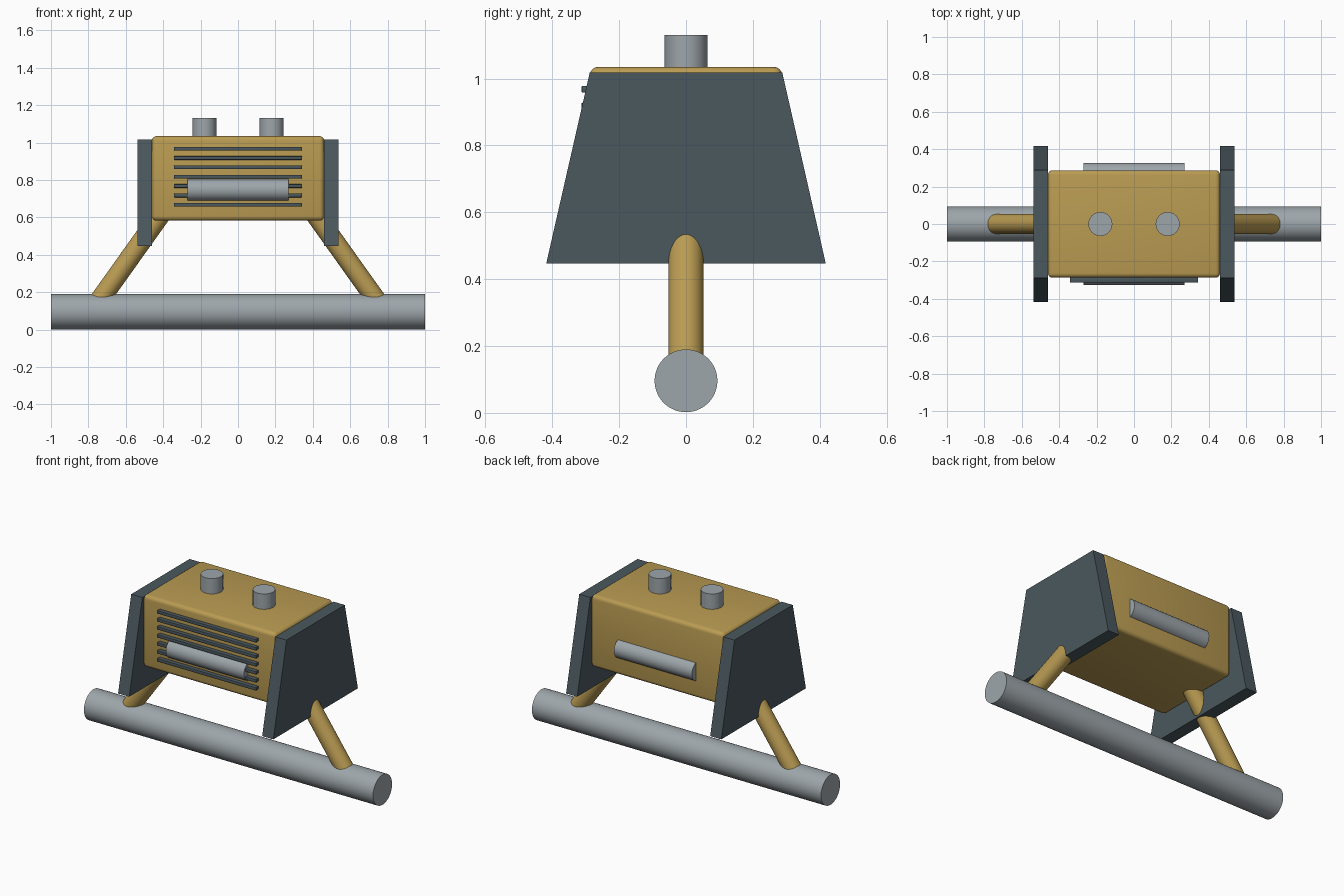
import bpy, bmesh, math
from mathutils import Vector

if "Cube" in bpy.data.objects:
    bpy.data.objects.remove(bpy.data.objects["Cube"])


def material(name, rgb):
    m = bpy.data.materials.new(name)
    m.diffuse_color = (*rgb, 1)
    m.use_nodes = True
    m.node_tree.nodes["Principled BSDF"].inputs["Base Color"].default_value = m.diffuse_color
    return m


GOLD = material("ochre paint", (0.49, 0.33, 0.085))
SLATE = material("dark slate", (0.070, 0.098, 0.112))
STEEL = material("grey steel", (0.34, 0.38, 0.405))


def finish(ob, name, mat, smooth=True):
    ob.name = name
    ob.data.materials.append(mat)
    if smooth:
        bpy.ops.object.shade_smooth_by_angle(angle=math.radians(35))
    return ob


def rod(name, a, b, r, mat):
    """Cylinder between two points."""
    a, b = Vector(a), Vector(b)
    bpy.ops.mesh.primitive_cylinder_add(
        vertices=48, radius=r, depth=(b - a).length, location=(a + b) / 2,
        rotation=(b - a).to_track_quat('Z', 'Y').to_euler())
    return finish(bpy.context.object, name, mat)


def box(name, centre, size, bevel, segments, mat):
    bpy.ops.mesh.primitive_cube_add(size=1, location=centre)
    ob = bpy.context.object
    ob.scale = size
    bpy.ops.object.transform_apply(location=False, rotation=False, scale=True)
    mod = ob.modifiers.new("rounded edges", 'BEVEL')
    mod.width, mod.segments = bevel, segments
    bpy.ops.object.modifier_apply(modifier=mod.name)
    return finish(ob, name, mat)


def side_plate(name, x0, x1):
    """Trapezoid profile extruded along x."""
    profile = [(-0.418, 0.447), (0.418, 0.447), (0.288, 1.018), (-0.288, 1.018)]
    bm = bmesh.new()
    face = bm.faces.new([bm.verts.new((x0, y, z)) for y, z in profile])
    ext = bmesh.ops.extrude_face_region(bm, geom=[face])
    bmesh.ops.translate(bm, vec=(x1 - x0, 0, 0),
                        verts=[v for v in ext["geom"] if isinstance(v, bmesh.types.BMVert)])
    bmesh.ops.recalc_face_normals(bm, faces=bm.faces)
    me = bpy.data.meshes.new(name)
    bm.to_mesh(me)
    bm.free()
    ob = bpy.data.objects.new(name, me)
    bpy.context.collection.objects.link(ob)
    return finish(ob, name, SLATE, smooth=False)


# Long base tube and rounded housing
rod("base_tube", (-1, 0, 0.096), (1, 0, 0.096), 0.094, STEEL)
box("housing", (0, 0, 0.809), (0.92, 0.574, 0.452), 0.024, 4, GOLD)

# Mirrored side plates, slanted legs and top knobs
for side, s in (("left", -1), ("right", 1)):
    side_plate(f"{side}_side_plate", s * 0.46, s * 0.537)
    rod(f"{side}_leg", (s * 0.781, 0, 0.10), (s * 0.389, 0, 0.65), 0.053, GOLD)
    rod(f"{side}_knob", (s * 0.18, 0, 1.0), (s * 0.18, 0, 1.131), 0.064, STEEL)

# Horizontal bars half sunk in the front and back
for side, s in (("front", -1), ("back", 1)):
    rod(f"{side}_bar", (-0.27, s * 0.267, 0.748), (0.27, s * 0.267, 0.748), 0.06, STEEL)

# Front grille slats
for i in range(7):
    box(f"grille_slat_{i + 1}", (0, -0.297, 0.668 + i * 0.05),
        (0.684, 0.031, 0.02), 0.003, 2, SLATE)
